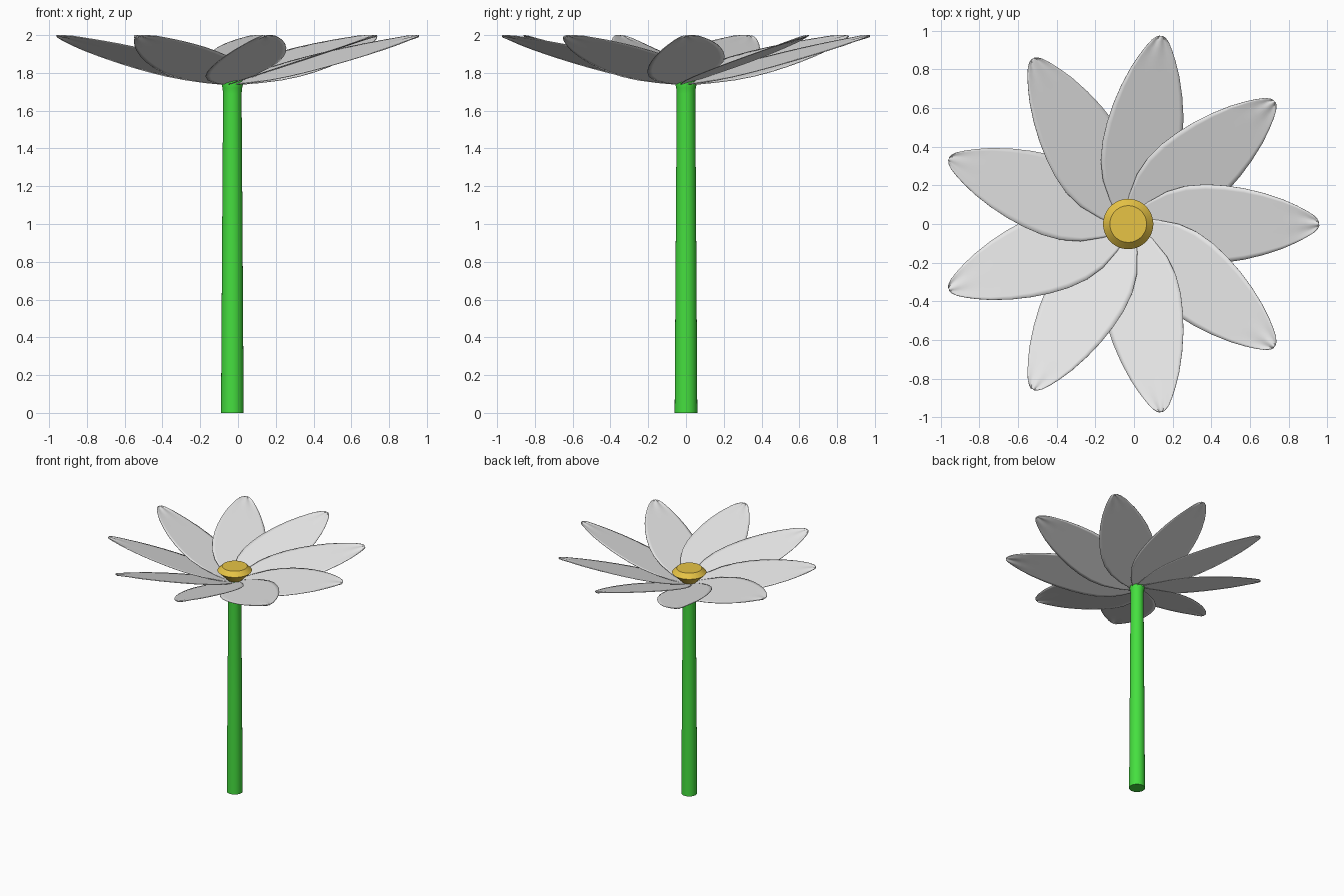
import bpy, bmesh, math
from mathutils import Matrix, Vector

if "Cube" in bpy.data.objects:
    bpy.data.objects.remove(bpy.data.objects["Cube"], do_unlink=True)

AXIS = Vector((-0.03, 0, 0))     # flower axis
PETALS = 9


def material(name, rgb):
    m = bpy.data.materials.new(name)
    m.use_nodes = True
    m.diffuse_color = (*rgb, 1)
    m.node_tree.nodes["Principled BSDF"].inputs["Base Color"].default_value = (*rgb, 1)
    return m


def finish(name, bm, mat, angle):
    mesh = bpy.data.meshes.new(name)
    bm.to_mesh(mesh)
    bm.free()
    mesh.materials.append(mat)
    ob = bpy.data.objects.new(name, mesh)
    bpy.context.collection.objects.link(ob)
    ob.location = AXIS
    bpy.ops.object.select_all(action="DESELECT")
    ob.select_set(True)
    bpy.context.view_layer.objects.active = ob
    bpy.ops.object.shade_smooth_by_angle(angle=math.radians(angle))
    return ob


def lathe(name, profile, mat, angle, sides=48):
    """Closed turned solid from (radius, height) pairs, bottom to top."""
    bm = bmesh.new()
    rings = [[bm.verts.new((r * math.cos(a), r * math.sin(a), z))
              for a in (math.tau * i / sides for i in range(sides))]
             for r, z in profile]
    for low, high in zip(rings, rings[1:]):
        for i in range(sides):
            j = (i + 1) % sides
            bm.faces.new((low[i], low[j], high[j], high[i]))
    bm.faces.new(rings[0][::-1])
    bm.faces.new(rings[-1])
    return finish(name, bm, mat, angle)


white = material("petal_white", (0.8, 0.8, 0.8))
yellow = material("centre_yellow", (0.8, 0.55, 0.06))
green = material("stem_green", (0.06, 0.74, 0.05))

# Stem with a small flare under the petals
lathe("stem", [(0.06, 0), (0.055, 0.8), (0.049, 1.69), (0.052, 1.72),
               (0.058, 1.745), (0.05, 1.79)], green, 50)

# Bevelled flower centre
lathe("flower_centre", [(0.05, 1.76), (0.095, 1.805), (0.13, 1.84), (0.095, 1.875)],
      yellow, 30)

# Petal outline: distance from the axis and half width
OUTLINE = [(0, 0.04), (0.05, 0.075), (0.1, 0.112), (0.2, 0.168), (0.3, 0.197),
           (0.4, 0.205), (0.5, 0.199), (0.6, 0.184), (0.7, 0.16), (0.8, 0.127),
           (0.87, 0.096), (0.92, 0.07), (0.96, 0.045), (0.98, 0.025), (0.987, 0.01)]
COLS = 16


def petal(index):
    bm = bmesh.new()
    rows = []
    for r, half in OUTLINE:
        row = []
        for c in range(COLS + 1):
            t = 2 * c / COLS - 1
            # Rising blade rolled about its length, with a creased tip
            crease = 0.004 * math.cos(t * math.tau) * max(0, (r - 0.85) / 0.14)
            z = 1.745 + 0.254 * r + 0.2 * half * t + crease
            row.append(bm.verts.new((r, half * t, min(z, 1.998))))
        rows.append(row)
    for a, b in zip(rows, rows[1:]):
        for c in range(COLS):
            bm.faces.new((a[c], b[c], b[c + 1], a[c + 1]))
    bm.transform(Matrix.Rotation(math.tau * index / PETALS, 4, "Z"))
    ob = finish(f"petal_{index + 1}", bm, white, 40)
    thick = ob.modifiers.new("thickness", "SOLIDIFY")
    thick.thickness = 0.004
    thick.offset = 0


for i in range(PETALS):
    petal(i)
